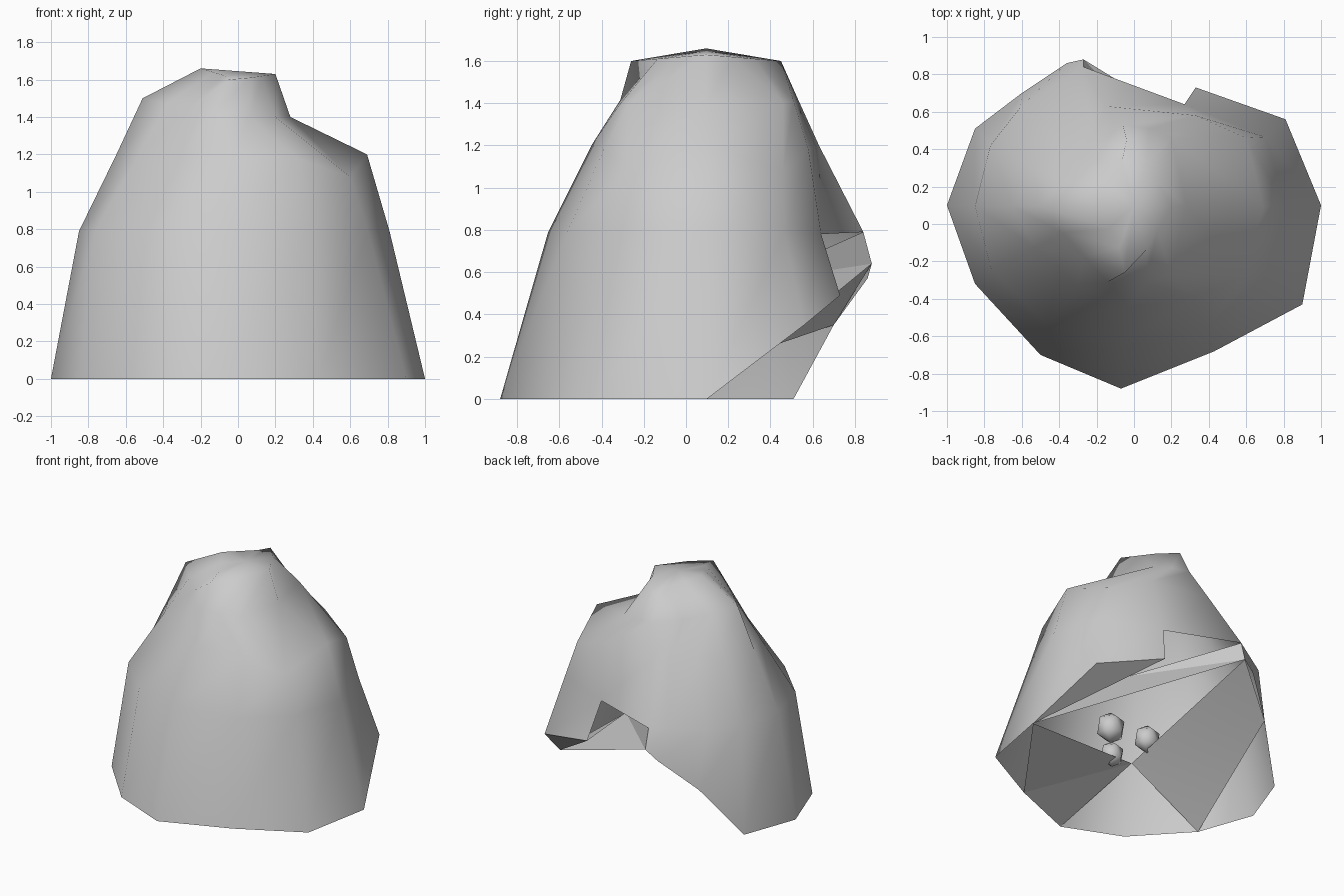
import bpy, bmesh, math
from mathutils import Vector

cube = bpy.data.objects.get("Cube")
if cube:
    bpy.data.objects.remove(cube, do_unlink=True)

stone = bpy.data.materials.new("stone_grey")
stone.use_nodes = True
GREY = (0.6, 0.6, 0.6, 1)
stone.diffuse_color = GREY
stone.node_tree.nodes["Principled BSDF"].inputs["Base Color"].default_value = GREY


def finish(name, bm, angle):
    mesh = bpy.data.meshes.new(name)
    bm.to_mesh(mesh)
    bm.free()
    obj = bpy.data.objects.new(name, mesh)
    bpy.context.collection.objects.link(obj)
    mesh.materials.append(stone)
    bpy.ops.object.select_all(action='DESELECT')
    obj.select_set(True)
    bpy.context.view_layer.objects.active = obj
    bpy.ops.object.shade_smooth_by_angle(angle=math.radians(angle))
    return obj


# Lower rim, counterclockwise from the left side; the back lifts over the cave mouth
rim = [(1, .1, 0), (.81, .56, .35), (.33, .73, .49), (-.27, .88, .64),
       (-.36, .86, .57), (-.6, .7, .35), (-.85, .51, 0), (-1, .1, 0),
       (-.85, -.32, 0), (-.5, -.7, 0), (-.07, -.88, 0), (.43, -.68, 0), (.9, -.43, 0)]
angles = [math.atan2(y - .1, x) for x, y, z in rim]
count = len(rim)
side, back_corner, mouth_right, mouth_left = range(4)
front, front_mid, front_corner = 10, 11, 12


def ring(cx, rx, ry, z, power, lift_left=0, lift_right=0):
    """Ring from diamond (power 1) to oval (power 2), rising towards its sides."""
    points = []
    for a in angles:
        c, s = math.cos(a), math.sin(a)
        size = (abs(c) ** power + abs(s) ** power) ** (1 / power)
        lift = (lift_left if c > 0 else lift_right) * abs(c / size)
        points.append((cx + rx * c / size, .095 + ry * s / size, z + lift))
    return points


waist = ring(-.02, .83, .75, .79, 2)
waist[mouth_right] = (.27, .64, .78)
waist[mouth_left] = (-.27, .84, .79)

# Shoulder and neck keep square corners either side of a shallow notch
shoulder = ring(.02, .67, .55, 1.2, 1.5)
shoulder[side] = (.69, .095, 1.2)
shoulder[back_corner] = (.6, .46, 1.08)
shoulder[mouth_right] = (.33, .58, 1.18)
shoulder[mouth_left] = (-.15, .63, 1.2)
shoulder[front_mid] = (.32, -.39, 1.18)
shoulder[front_corner] = (.6, -.28, 1.08)
neck = ring(-.115, .395, .435, 1.41, 1, 0, .09)
neck[side] = (.28, .095, 1.4)
neck[back_corner] = (.2, .46, 1.4)
neck[mouth_right] = (.08, .51, 1.41)
neck[mouth_left] = (-.06, .53, 1.42)
neck[front_mid] = (.06, -.31, 1.4)
neck[front_corner] = (.2, -.27, 1.4)
crown = ring(0, .2, .355, 1.6, 1, .03, .06)
crown[mouth_left] = (-.04, .45, 1.6)
crown[front] = (-.05, -.26, 1.6)

# Hollow outer shell of the boulder
bm = bmesh.new()
rings = [[bm.verts.new(p) for p in r] for r in (rim, waist, shoulder, neck, crown)]
for level, (low, high) in enumerate(zip(rings, rings[1:])):
    for k in range(count):
        if level == 0 and k == mouth_right:
            continue
        n = (k + 1) % count
        bm.faces.new((low[k], low[n], high[n], high[k]))
peak = bm.verts.new((0, .095, 1.645))
for k in range(count):
    bm.faces.new((rings[-1][k], rings[-1][(k + 1) % count], peak))
finish("boulder_shell", bm, 80)


def triangles(name, groups):
    bm = bmesh.new()
    for group in groups:
        bm.faces.new([bm.verts.new(p) for p in group])
    bmesh.ops.remove_doubles(bm, verts=bm.verts, dist=.001)
    return finish(name, bm, 20)


# Rough shelf running inward from the raised cave rim
inner = (.3, .3, .55)
triangles("cave_shelf", [(rim[side], rim[back_corner], rim[mouth_right]),
                         (rim[side], rim[mouth_right], inner),
                         (rim[side], inner, rim[mouth_left]),
                         (inner, waist[mouth_left], rim[mouth_left])])

# Faceted cave lining that meets at a point on the front wall
apex = (-.44, -.55, .5)
triangles("cave_lining", [(rim[front_mid], rim[front], apex),
                          (rim[side], rim[front_mid], apex),
                          (rim[5], rim[8], apex),
                          (rim[mouth_left], rim[5], apex)])

# Small stones clinging to the inside of the front wall
for i, (place, size) in enumerate([((-.2, -.49, .67), .11),
                                   ((-.22, -.5, .47), .09),
                                   ((-.43, -.37, .61), .1)]):
    bm = bmesh.new()
    bmesh.ops.create_icosphere(bm, subdivisions=1, radius=size)
    for v in bm.verts:
        v.co = Vector((v.co.x, v.co.y * .9, v.co.z * 1.1)) + Vector(place)
    finish("small_stone_" + "abc"[i], bm, 50)
